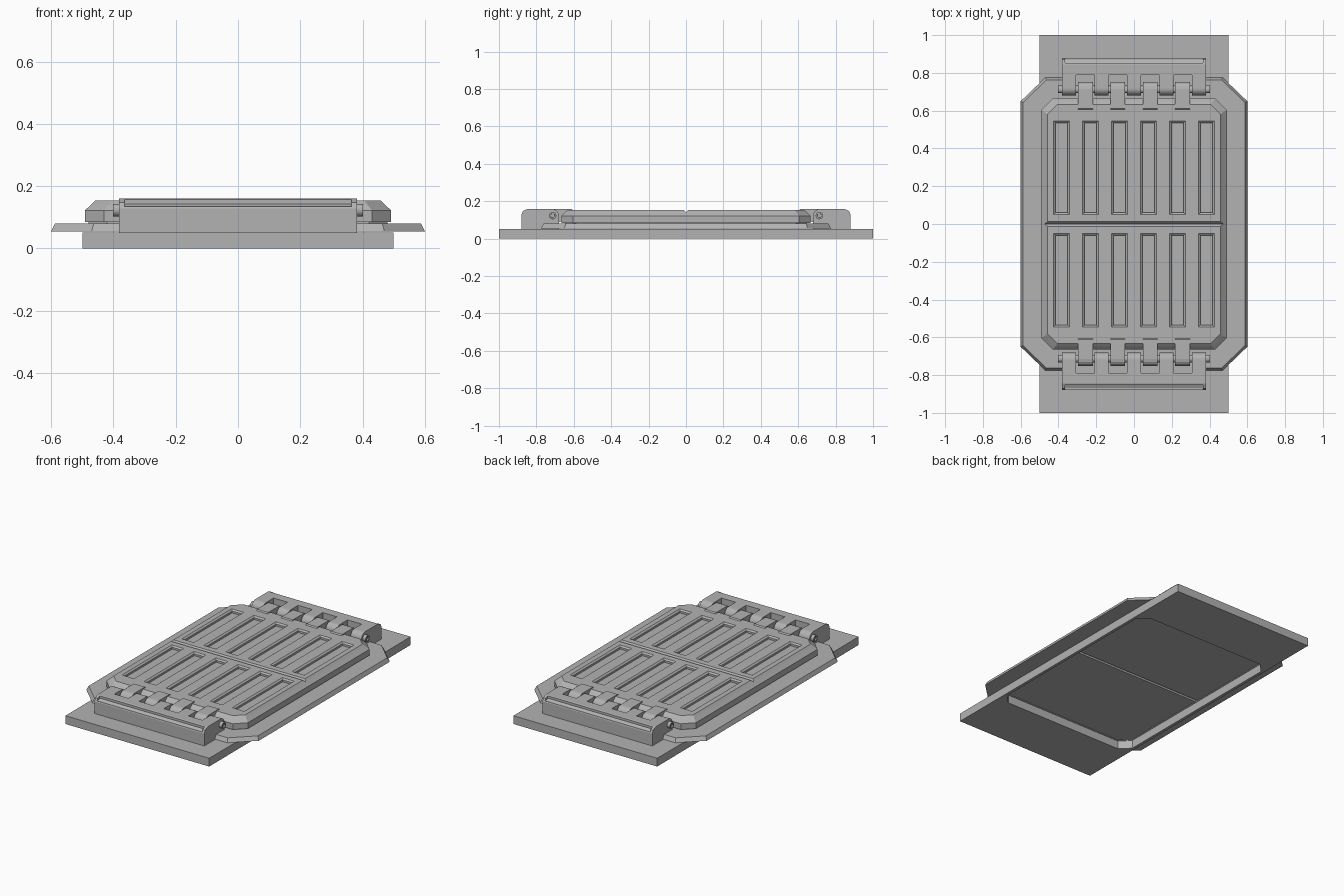
import bpy, bmesh, math

if "Cube" in bpy.data.objects:
    bpy.data.objects.remove(bpy.data.objects["Cube"])

grey = bpy.data.materials.new("steel grey")
grey.diffuse_color = (0.45, 0.45, 0.45, 1)
grey.use_nodes = True
grey.node_tree.nodes["Principled BSDF"].inputs["Base Color"].default_value = grey.diffuse_color


def make(name, bm):
    bmesh.ops.recalc_face_normals(bm, faces=bm.faces)
    me = bpy.data.meshes.new(name)
    bm.to_mesh(me)
    bm.free()
    ob = bpy.data.objects.new(name, me)
    bpy.context.collection.objects.link(ob)
    me.materials.append(grey)
    return ob


def loft(bm, rings):
    """Skin a closed solid through rings of equal point count."""
    vs = [[bm.verts.new(p) for p in r] for r in rings]
    n = len(vs[0])
    for a, b in zip(vs, vs[1:]):
        for i in range(n):
            bm.faces.new((a[i], a[(i + 1) % n], b[(i + 1) % n], b[i]))
    return bm.faces.new(vs[0][::-1]), bm.faces.new(vs[-1])


def octagon(hx, hy, cx, cy, z):
    q = [(hx, hy - cy), (hx - cx, hy)]
    pts = q + [(-x, y) for x, y in q[::-1]]
    pts += [(-x, -y) for x, y in pts]
    return [(x, y, z) for x, y in pts]


def half_octagon(hx, hy, c, z, y0):
    return [(-hx, y0, z), (hx, y0, z), (hx, hy - c, z), (hx - c, hy, z),
            (c - hx, hy, z), (-hx, hy - c, z)]


def rect(x, y0, y1, w, z, grow=0):
    a, b = x - w / 2 - grow, x + w / 2 + grow
    return [(a, y0 - grow, z), (b, y0 - grow, z), (b, y1 + grow, z), (a, y1 + grow, z)]


def prism(bm, profile, x0, x1):
    """Extrude a (y, z) profile along x."""
    loft(bm, [[(x, y, z) for y, z in profile] for x in (x0, x1)])


def arc(cy, cz, r, a0, a1, n):
    return [(cy + r * math.cos(math.radians(a0 + (a1 - a0) * i / n)),
             cz + r * math.sin(math.radians(a0 + (a1 - a0) * i / n))) for i in range(n + 1)]


def cut(ob, bm):
    """Subtract a mesh from an object."""
    cutter = make("cutter", bm)
    cutter.hide_render = True
    mod = ob.modifiers.new("cut", 'BOOLEAN')
    mod.operation, mod.solver, mod.object = 'DIFFERENCE', 'EXACT', cutter
    bpy.context.view_layer.objects.active = ob
    bpy.ops.object.modifier_apply(modifier=mod.name)
    bpy.data.objects.remove(cutter)


def mirror_y(ob):
    mod = ob.modifiers.new("mirror", 'MIRROR')
    mod.use_axis = (False, True, False)
    mod.use_mirror_merge = False


# Base plate and sloped flange, both with the hatch opening
bm = bmesh.new()
loft(bm, [rect(0, -1, 1, 1, z) for z in (0, 0.052)])
base = make("base_plate", bm)
bm = bmesh.new()
loft(bm, [octagon(0.6, 0.775, 0.13, 0.125, 0.055),
          octagon(0.588, 0.763, 0.125, 0.12, 0.08)])
flange = make("flange", bm)
for part in (base, flange):
    bm = bmesh.new()
    loft(bm, [octagon(0.482, 0.65, 0.06, 0.06, z) for z in (-0.1, 0.2)])
    cut(part, bm)

# Pair of doors with bevelled rim, centre seam and recessed slots
bm = bmesh.new()
loft(bm, [half_octagon(0.48, 0.648, 0.06, 0.058, 0.008),
          half_octagon(0.48, 0.648, 0.06, 0.085, 0),
          half_octagon(0.492, 0.665, 0.062, 0.085, 0),
          half_octagon(0.492, 0.665, 0.062, 0.122, 0),
          half_octagon(0.472, 0.648, 0.056, 0.14, 0),
          half_octagon(0.458, 0.632, 0.052, 0.154, 0.012)])
doors = make("doors", bm)
bm = bmesh.new()
for i in range(6):
    x = (i - 2.5) * 0.1535
    loft(bm, [rect(x, 0.06, 0.535, 0.064, 0.134),
              rect(x, 0.06, 0.535, 0.064, 0.146),
              rect(x, 0.06, 0.535, 0.064, 0.154, 0.01),
              rect(x, 0.06, 0.535, 0.064, 0.17, 0.01)])
cut(doors, bm)
mirror_y(doors)

# Hinge block: rear bar with a grooved chamfer
bm = bmesh.new()
prism(bm, [(0.79, 0.05), (0.88, 0.05), (0.88, 0.128), (0.872, 0.148),
           (0.845, 0.16), (0.79, 0.16)], -0.382, 0.382)
bar = make("hinge_bar", bm)
bm = bmesh.new()
prism(bm, [(0.852, 0.18), (0.852, 0.142), (0.868, 0.134), (0.9, 0.134),
           (0.9, 0.148), (0.868, 0.18)], -0.365, 0.365)
cut(bar, bm)
mirror_y(bar)

# Hinge knuckles on the block, leaving a pocket around each door strap
straps = [(i - 1.5) * 0.1715 for i in range(4)]
knuckle = [(0.79, 0.05), (0.79, 0.16)] + arc(0.718, 0.122, 0.038, 90, 180, 5) + [(0.68, 0.05)]
edges = [-0.382] + [v for s in straps for v in (s - 0.049, s + 0.049)] + [0.382]
bm = bmesh.new()
for a, b in zip(edges[::2], edges[1::2]):
    prism(bm, knuckle, a, b)
prism(bm, [(0.68, 0.05), (0.79, 0.05), (0.79, 0.085), (0.68, 0.085)], -0.38, 0.38)
mirror_y(make("hinge_knuckles", bm))

# Door straps curling over the pin
strap = [(0.605, 0.11), (0.605, 0.154), (0.612, 0.16)]
strap += arc(0.715, 0.122, 0.038, 90, -90, 8) + [(0.672, 0.09)]
bm = bmesh.new()
for s in straps:
    prism(bm, strap, s - 0.039, s + 0.039)
mirror_y(make("door_straps", bm))

# Hinge pin with recessed end caps
bm = bmesh.new()
ends = loft(bm, [[(x, y, z) for y, z in arc(0.713, 0.123, 0.02, 0, 337.5, 15)]
                 for x in (-0.402, 0.402)])
bmesh.ops.recalc_face_normals(bm, faces=bm.faces)
for f in ends:
    bmesh.ops.inset_region(bm, faces=[f], thickness=0.008)
    bmesh.ops.inset_region(bm, faces=[f], thickness=0.001, depth=-0.008)
mirror_y(make("hinge_pin", bm))
